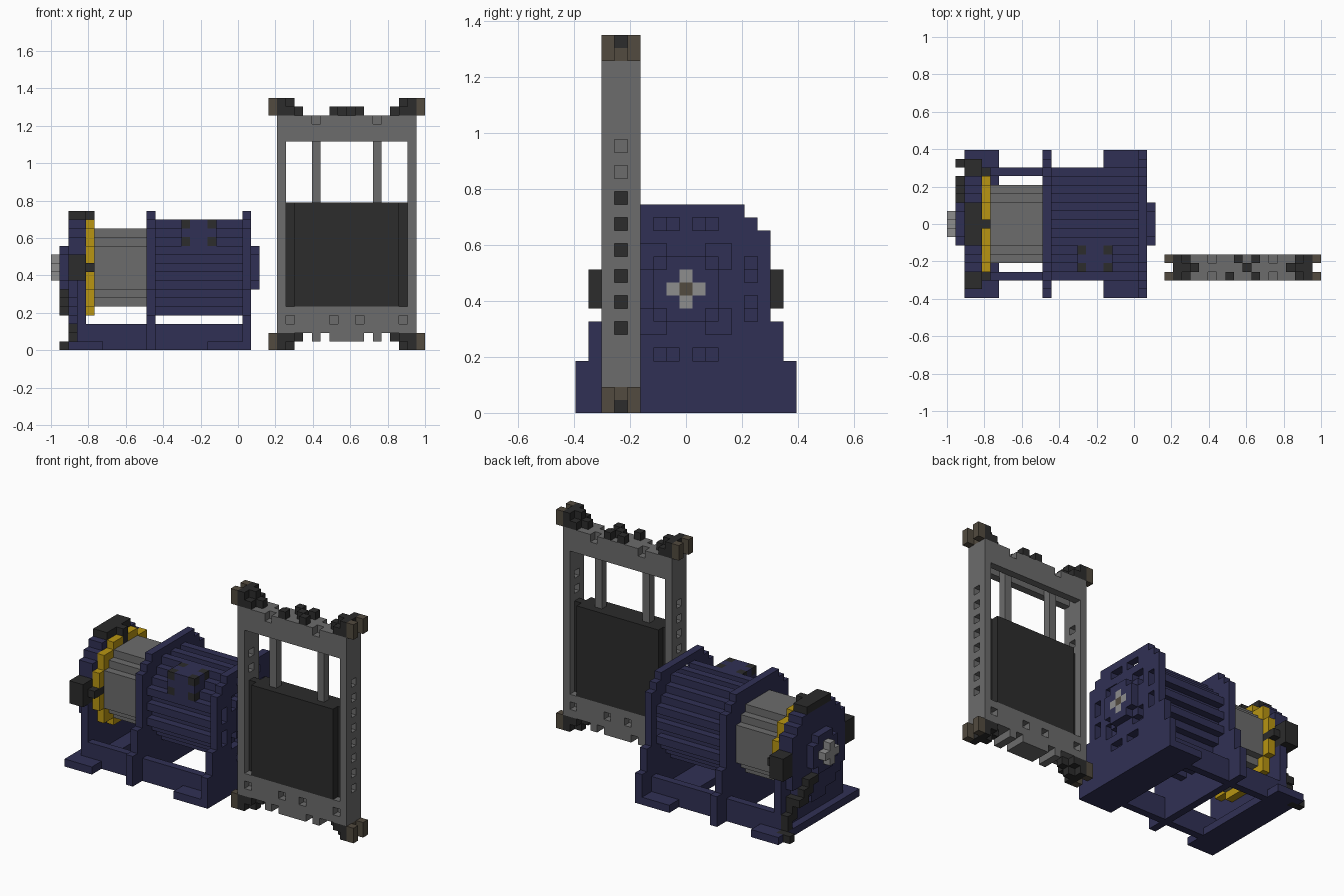
import bpy, bmesh

if "Cube" in bpy.data.objects:
    bpy.data.objects.remove(bpy.data.objects["Cube"], do_unlink=True)

U = 2 / 43          # size of one block
MID, AXIS = 8, 9    # middle row across the machine, height of the motor axis


def material(name, rgb):
    m = bpy.data.materials.new(name)
    m.use_nodes = True
    m.diffuse_color = (*rgb, 1)
    bsdf = m.node_tree.nodes["Principled BSDF"]
    bsdf.inputs["Base Color"].default_value = (*rgb, 1)
    bsdf.inputs["Roughness"].default_value = 0.8
    return m


BLUE = material("navy blue", (0.030, 0.030, 0.090))
GREY = material("steel grey", (0.150, 0.150, 0.150))
DARK = material("charcoal", (0.025, 0.025, 0.025))
YELLOW = material("yellow", (0.480, 0.300, 0.006))
BROWN = material("grey brown", (0.085, 0.070, 0.050))
LIGHT = material("light grey", (0.270, 0.270, 0.270))

taken = set()       # blocks already used by a part


def box(x0, x1, y0, y1, z0, z1):
    return {(x, y, z) for x in range(x0, x1) for y in range(y0, y1) for z in range(z0, z1)}


def disc(x0, x1, r):
    return {(x, y, z) for x, y, z in box(x0, x1, 0, 17, 0, 19)
            if (y - MID) ** 2 + (z - AXIS) ** 2 <= r * r}


def mirror_y(cells):
    return cells | {(x, 16 - y, z) for x, y, z in cells}


def mirror_z(cells, total):
    return cells | {(x, y, total - 1 - z) for x, y, z in cells}


def mirror_frame(cells):
    return cells | {(67 - x, y, z) for x, y, z in cells}


SIDES = [((1, 0, 0), [(1, 0, 0), (1, 1, 0), (1, 1, 1), (1, 0, 1)]),
         ((-1, 0, 0), [(0, 0, 0), (0, 0, 1), (0, 1, 1), (0, 1, 0)]),
         ((0, 1, 0), [(0, 1, 0), (0, 1, 1), (1, 1, 1), (1, 1, 0)]),
         ((0, -1, 0), [(0, 0, 0), (1, 0, 0), (1, 0, 1), (0, 0, 1)]),
         ((0, 0, 1), [(0, 0, 1), (1, 0, 1), (1, 1, 1), (0, 1, 1)]),
         ((0, 0, -1), [(0, 0, 0), (0, 1, 0), (1, 1, 0), (1, 0, 0)])]


def build(name, cells, mat):
    """Skin a set of blocks as one part, leaving out blocks of earlier parts."""
    cells = cells - taken
    taken.update(cells)
    bm, verts = bmesh.new(), {}
    for c in sorted(cells):
        for d, corners in SIDES:
            if tuple(a + b for a, b in zip(c, d)) in cells:
                continue
            loop = []
            for o in corners:
                p = tuple(a + b for a, b in zip(c, o))
                if p not in verts:
                    verts[p] = bm.verts.new((p[0] * U - 1, (p[1] - 8.5) * U, p[2] * U))
                loop.append(verts[p])
            bm.faces.new(loop)
    mesh = bpy.data.meshes.new(name)
    bm.to_mesh(mesh)
    bm.free()
    mesh.materials.append(mat)
    bpy.context.collection.objects.link(bpy.data.objects.new(name, mesh))


# ---------------- motor ----------------
# Clamps around the left end and the cable running down to the floor
top_clamp = box(2, 4, 6, 11, 15, 16) | box(4, 5, 8, 9, 14, 16)
side_clamp = mirror_y(box(2, 4, 1, 3, 8, 11) | box(4, 5, 2, 4, 9, 10))
build("clamps", top_clamp | side_clamp, DARK)
cable = box(1, 2, 10, 12, 6, 7) | box(1, 2, 11, 13, 5, 6) | box(1, 2, 12, 14, 4, 5)
cable |= box(2, 3, 13, 14, 2, 5) | box(2, 3, 14, 15, 1, 3) | box(1, 3, 15, 16, 0, 1)
build("cable", cable, DARK)

# Yellow collar, steel drum and shaft
build("yellow_collar", disc(4, 5, 5.8), YELLOW)
build("steel_drum", disc(5, 11, 4.75), GREY)
build("left_shaft", box(0, 1, 7, 10, 9, 10) | box(0, 1, 8, 9, 8, 11), LIGHT)

# Right hub with inlaid cross
build("hub_pin", box(23, 24, 8, 9, 9, 10), BROWN)
build("hub_cross", box(23, 24, 7, 10, 9, 10) | box(23, 24, 8, 9, 8, 11), LIGHT)
build("right_hub", disc(23, 24, 2.3), BLUE)

# Terminal box with dark corner caps
caps = {(x, y, z) for x in (15, 18) for y, z in ((3, 12), (5, 14), (3, 14))}
build("terminal_box_caps", caps, DARK)
build("terminal_box", box(15, 19, 3, 6, 12, 15), BLUE)

# Ribbed body: round core with a rib on every other outer block
ribs = {c for c in disc(12, 22, 5.8) if (c[1] + c[2]) % 2 == 0}
build("motor_body", disc(12, 22, 4.9) | ribs, BLUE)


def end_plate(x):
    """Stepped support plate, one block thick."""
    steps = [(8, 0, 4), (7, 4, 7), (6, 7, 14), (5, 14, 15), (4, 15, 16)]
    return set().union(*(box(x, x + 1, MID - h, MID + h + 1, a, b) for h, a, b in steps))


# Vent recesses in the right plate
vents = box(22, 23, 6, 8, 14, 15) | box(22, 23, 13, 14, 10, 12)
vents |= box(22, 23, 10, 12, 12, 13) | box(22, 23, 11, 12, 11, 13)
vents = mirror_z(mirror_y(vents), 19)
build("right_plate", end_plate(22) - vents, BLUE)
build("middle_plate", end_plate(11), BLUE)
left = {c for c in end_plate(3) if c[2] < 1 or abs(c[1] - MID) <= 6}
build("left_plate", left - box(3, 4, 2, 15, 11, 16) | disc(2, 4, 6.1), BLUE)
build("left_hub", disc(1, 2, 2.3), BLUE)

# Base slabs and rails
build("base_slabs", box(2, 6, 0, 17, 0, 1) | box(18, 22, 0, 17, 0, 1), BLUE)
build("base_rails", mirror_y(box(4, 22, 2, 3, 0, 3)), BLUE)

# ---------------- upright frame (rows 2 to 4) ----------------
# Corner brackets at top and bottom
corner = box(25, 26, 2, 3, 27, 29) | box(25, 26, 4, 5, 27, 29) | box(26, 27, 3, 4, 27, 28)
build("corner_brackets", mirror_z(mirror_frame(corner), 29), BROWN)
inner = box(26, 28, 3, 4, 28, 29) | box(27, 28, 2, 5, 27, 28) | box(28, 29, 3, 4, 27, 28)
inner |= box(26, 27, 2, 3, 27, 29) | box(26, 27, 4, 5, 27, 29)
build("corner_inserts", mirror_z(mirror_frame(inner), 29), DARK)

# Studs on the top beam
build("top_studs", {(32, 2, 27), (33, 4, 27), (35, 2, 27), (34, 3, 27), (35, 4, 27)}, DARK)

# Dark panel hung on two rods
build("panel", box(28, 40, 2, 5, 5, 17) | box(27, 41, 3, 4, 5, 17), DARK)
build("rods", mirror_frame(box(30, 31, 3, 4, 17, 25)), GREY)

# Side posts pierced by a column of square holes
post = box(26, 27, 2, 5, 2, 27) - {(26, 3, z) for z in range(6, 21, 2)}
build("side_posts", mirror_frame(post), GREY)

# Top beam with notches and a channel underneath
beam = box(27, 41, 2, 5, 24, 27) - box(27, 41, 3, 4, 24, 25)
notches = mirror_frame(box(30, 31, 2, 3, 26, 27) | box(30, 31, 4, 5, 26, 27))
build("top_beam", beam - notches, GREY)

# Bottom beam with square sockets and small feet
sockets = {(x, y, 3) for x in (27, 32, 35, 40) for y in (2, 4)}
build("bottom_beam", box(27, 41, 2, 5, 2, 5) - sockets, GREY)
build("bottom_feet", mirror_frame(box(30, 31, 2, 5, 1, 2) | box(32, 34, 2, 5, 1, 2)), GREY)
